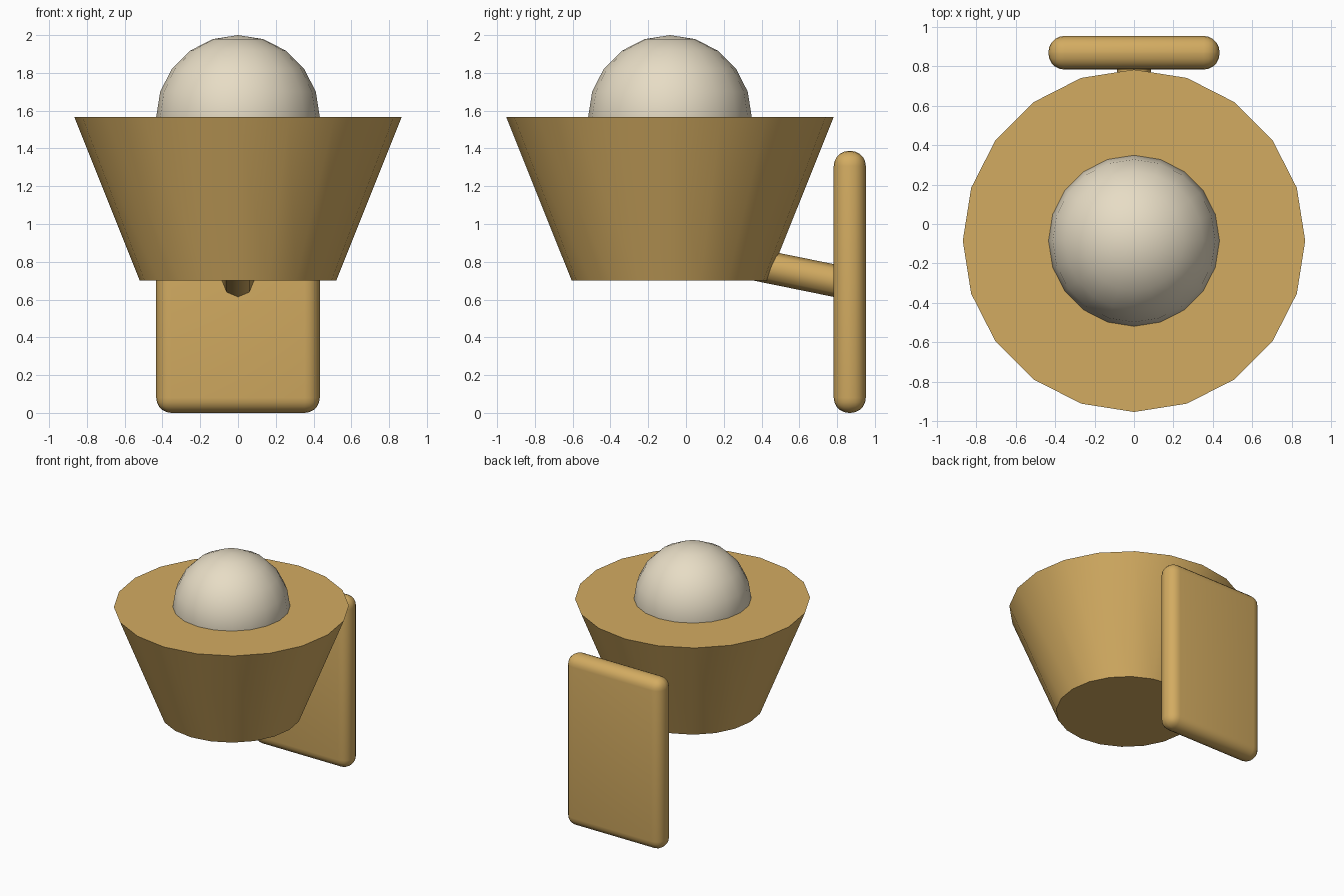
import bpy
from math import radians

default = bpy.data.objects.get("Cube")
if default:
    bpy.data.objects.remove(default, do_unlink=True)


def make_material(name, rgb):
    mat = bpy.data.materials.new(name)
    mat.use_nodes = True
    color = (*rgb, 1)
    mat.diffuse_color = color
    mat.node_tree.nodes["Principled BSDF"].inputs["Base Color"].default_value = color
    return mat


def finish(name, mat, angle=50):
    """Name the active object, colour it and smooth its gentle edges."""
    obj = bpy.context.object
    obj.name = obj.data.name = name
    obj.data.materials.append(mat)
    bpy.ops.object.shade_smooth_by_angle(angle=radians(angle))
    return obj


brass = make_material("brass", (0.65, 0.41, 0.12))
cream = make_material("cream glass", (0.80, 0.72, 0.56))

LAMP_Y = -0.085
RIM_Z = 1.567

# Flared shade, closed at both ends
bpy.ops.mesh.primitive_cone_add(vertices=20, radius1=0.52, radius2=0.867,
                                depth=0.867, location=(0, LAMP_Y, RIM_Z - 0.4335))
finish("shade", brass)

# Glass globe, sunk halfway into the shade
bpy.ops.mesh.primitive_uv_sphere_add(segments=20, ring_count=10, radius=0.433,
                                     location=(0, LAMP_Y, RIM_Z))
finish("globe", cream)

# Sloping arm between shade and wall plate
bpy.ops.mesh.primitive_cylinder_add(vertices=8, radius=0.085, depth=0.62,
                                    location=(0, 0.56, 0.746),
                                    rotation=(radians(-101.5), 0, 0))
finish("arm", brass)

# Wall plate with rounded edges
bpy.ops.mesh.primitive_cube_add(size=1, location=(0, 0.867, 0.6935))
plate = bpy.context.object
plate.dimensions = (0.866, 0.17, 1.387)
bpy.ops.object.transform_apply(location=False, rotation=False, scale=True)
bevel = plate.modifiers.new("rounded edges", 'BEVEL')
bevel.width = 0.08
bevel.segments = 5
bpy.ops.object.modifier_apply(modifier=bevel.name)
finish("wall_plate", brass)
